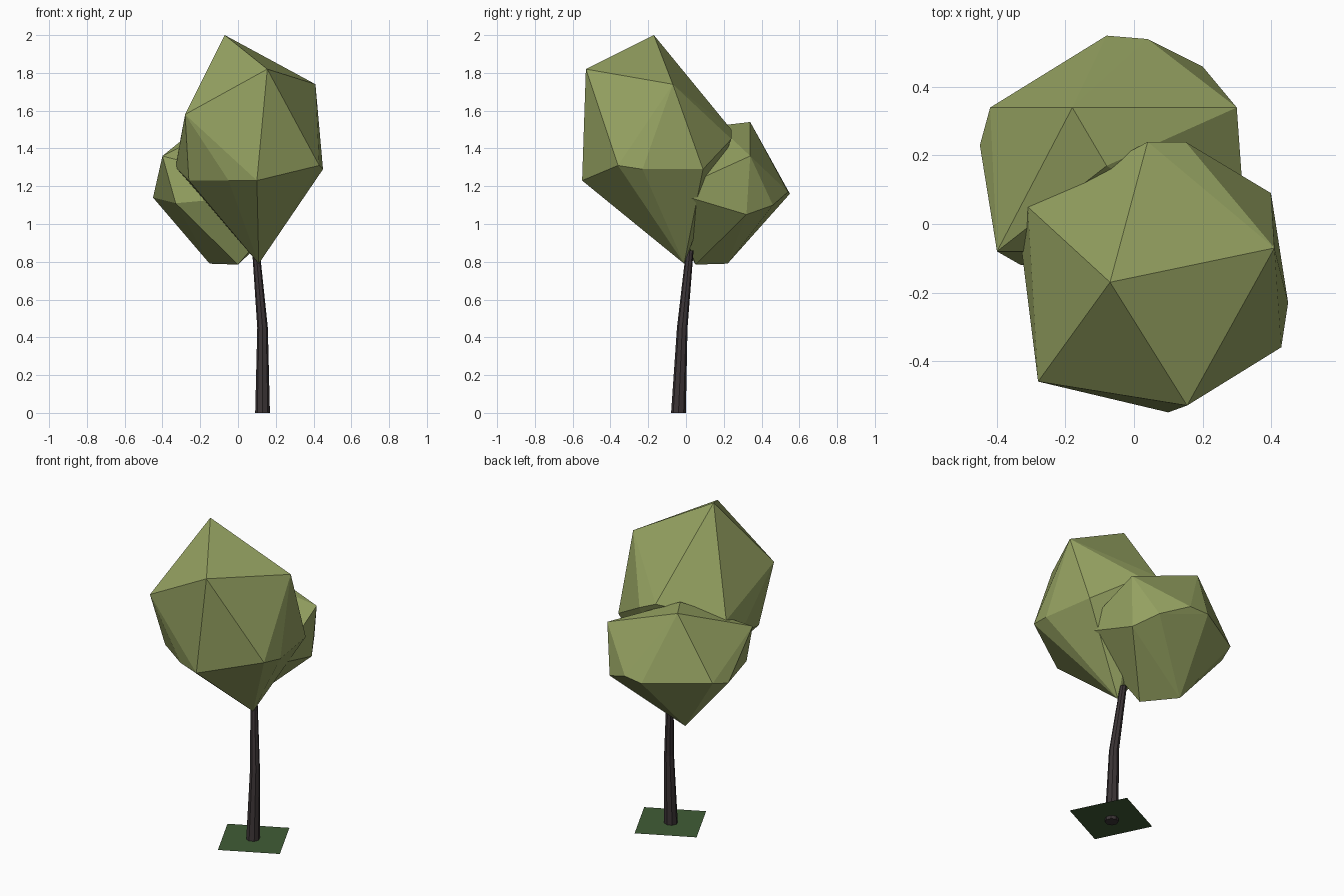
import bpy
import bmesh
import math
from mathutils import Vector

default_cube = bpy.data.objects.get("Cube")
if default_cube:
    bpy.data.objects.remove(default_cube, do_unlink=True)


def make_material(name, colour):
    mat = bpy.data.materials.new(name)
    mat.use_nodes = True
    mat.diffuse_color = (*colour, 1)
    mat.node_tree.nodes["Principled BSDF"].inputs["Base Color"].default_value = (*colour, 1)
    return mat


def finish(name, bm, mat):
    bmesh.ops.recalc_face_normals(bm, faces=bm.faces[:])
    mesh = bpy.data.meshes.new(name)
    bm.to_mesh(mesh)
    bm.free()
    mesh.materials.append(mat)
    obj = bpy.data.objects.new(name, mesh)
    bpy.context.collection.objects.link(obj)
    return obj


def foliage_clump(name, corners, mat):
    """Faceted leaf mass: the convex hull of a few corner points."""
    bm = bmesh.new()
    for corner in corners:
        bm.verts.new(corner)
    result = bmesh.ops.convex_hull(bm, input=bm.verts[:])
    loose = [v for v in bm.verts if not v.link_faces]
    bmesh.ops.delete(bm, geom=loose, context='VERTS')
    return finish(name, bm, mat)


def bent_trunk(name, sections, sides, mat):
    """Tapered tube through (centre, radius) sections with capped ends."""
    bm = bmesh.new()
    rings = []
    for centre, radius in sections:
        ring = []
        for i in range(sides):
            angle = math.tau * i / sides
            offset = Vector((math.cos(angle), math.sin(angle), 0)) * radius
            ring.append(bm.verts.new(Vector(centre) + offset))
        rings.append(ring)
    for low, high in zip(rings, rings[1:]):
        for i in range(sides):
            j = (i + 1) % sides
            bm.faces.new((low[i], low[j], high[j], high[i]))
    bm.faces.new(rings[0][::-1])
    bm.faces.new(rings[-1])
    return finish(name, bm, mat)


leaf_green = make_material("leaf green", (0.30, 0.36, 0.12))
bark_brown = make_material("dark bark", (0.045, 0.035, 0.037))
grass_green = make_material("grass green", (0.052, 0.107, 0.037))

# Upper leaf mass: peak, shoulder ring, waist ring, lower tip
foliage_clump("upper_foliage", [
    (-.07, -.17, 2),
    (.155, -.53, 1.82), (.41, -.07, 1.74), (.04, .24, 1.5),
    (.15, .24, 1.45), (-.31, .05, 1.42), (-.28, -.46, 1.58),
    (.10, -.55, 1.23), (.43, -.36, 1.31), (.45, -.23, 1.29),
    (.40, .09, 1.29), (-.33, -.06, 1.3), (-.26, -.34, 1.23),
    (-.05, -.49, 1.23),
    (.11, -.01, .79),
], leaf_green)

# Lower leaf mass at the back, same construction
foliage_clump("lower_foliage", [
    (-.18, .34, 1.54), (-.08, .17, 1.52),
    (.30, .34, 1.36), (-.40, -.08, 1.36),
    (-.08, .55, 1.16), (.04, .54, 1.17), (.20, .46, 1.1),
    (.28, .32, 1.05), (.33, -.08, 1.17), (-.33, -.12, 1.11),
    (-.45, .23, 1.14), (-.42, .34, 1.17),
    (-.15, .22, .79), (0, .05, .785),
], leaf_green)

# Trunk with a slight bend
bent_trunk("trunk", [
    ((.13, -.04, 0), .039),
    ((.13, -.02, .45), .028),
    ((.095, .02, .86), .02),
], 8, bark_brown)

# Square grass patch, turned around the trunk
bm = bmesh.new()
centre = Vector((.135, -.04, .02))
arm = Vector((.235, -.08, 0))
corners = []
for i in range(4):
    corners.append(bm.verts.new(centre + arm))
    arm = Vector((-arm.y, arm.x, 0))
bm.faces.new(corners)
finish("grass_patch", bm, grass_green)
